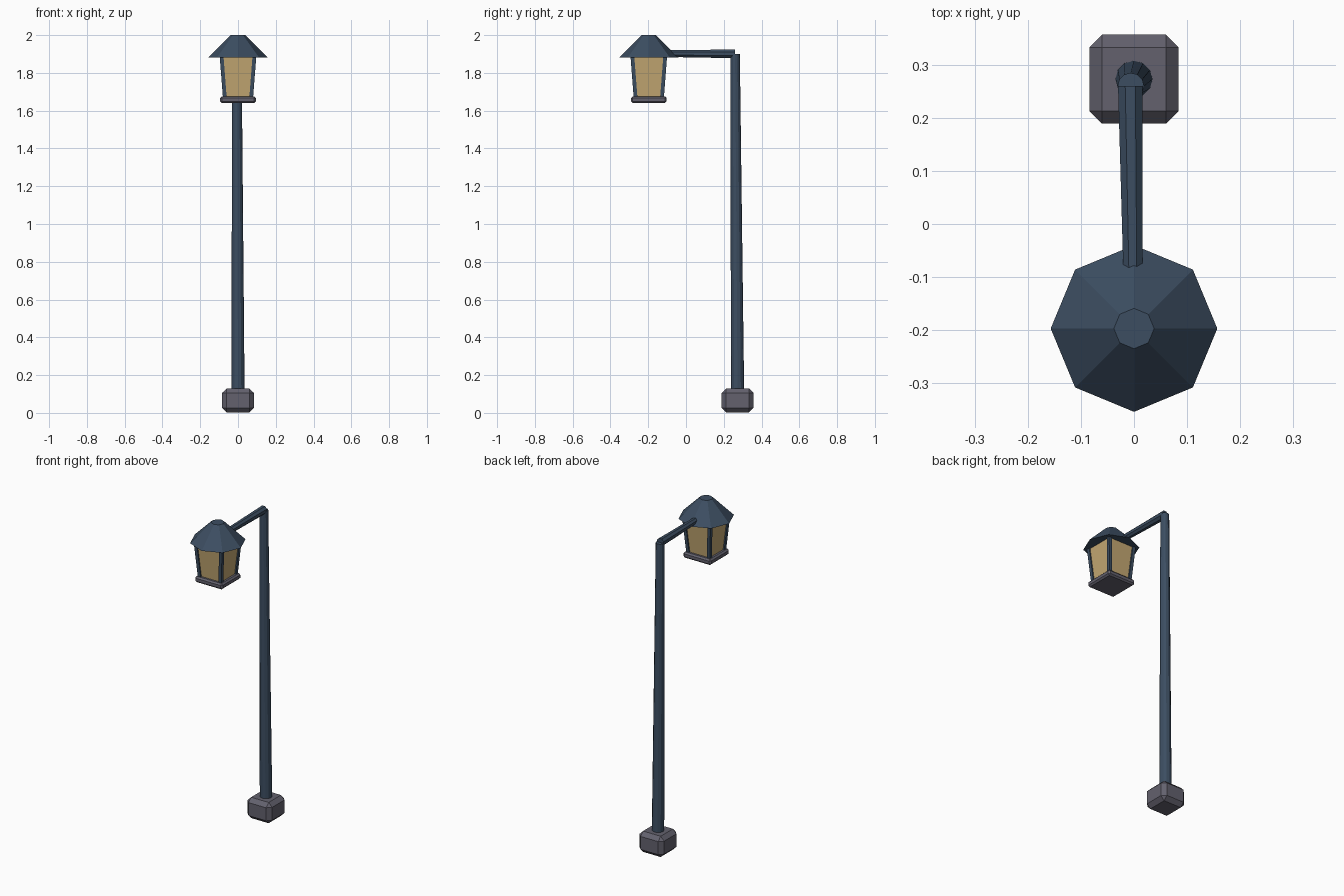
import bpy, bmesh, math
from mathutils import Vector, Matrix

if "Cube" in bpy.data.objects:
    bpy.data.objects.remove(bpy.data.objects["Cube"])


def material(name, rgb):
    m = bpy.data.materials.new(name)
    m.diffuse_color = (*rgb, 1)
    m.use_nodes = True
    m.node_tree.nodes["Principled BSDF"].inputs["Base Color"].default_value = m.diffuse_color
    return m


IRON = material("iron", (0.045, 0.075, 0.12))
STONE = material("stone", (0.125, 0.12, 0.155))
GLASS = material("amber_glass", (0.55, 0.39, 0.17))
LAMP_Y = -0.197


def finish(name, bm, mat):
    bmesh.ops.recalc_face_normals(bm, faces=bm.faces)
    me = bpy.data.meshes.new(name)
    bm.to_mesh(me)
    bm.free()
    me.materials.append(mat)
    ob = bpy.data.objects.new(name, me)
    bpy.context.collection.objects.link(ob)
    return ob


def block(name, center, size, bevel, mat):
    bm = bmesh.new()
    bmesh.ops.create_cube(bm, size=1)
    bmesh.ops.scale(bm, vec=size, verts=bm.verts)
    bmesh.ops.translate(bm, vec=center, verts=bm.verts)
    bmesh.ops.bevel(bm, geom=bm.edges[:], offset=bevel, segments=1,
                    profile=0.5, affect='EDGES')
    return finish(name, bm, mat)


def loft(name, lower, upper, mat):
    # solid between two matching rings of points
    bm = bmesh.new()
    a = [bm.verts.new(p) for p in lower]
    b = [bm.verts.new(p) for p in upper]
    n = len(a)
    bm.faces.new(a[::-1])
    bm.faces.new(b)
    for i in range(n):
        j = (i + 1) % n
        bm.faces.new((a[i], a[j], b[j], b[i]))
    return finish(name, bm, mat)


def ring(center, r, n, axis='Z', phase=0.0):
    pts = []
    for i in range(n):
        t = math.tau * i / n + phase
        u, v = r * math.cos(t), r * math.sin(t)
        pts.append(Vector(center) + Vector((u, v, 0) if axis == 'Z' else (u, 0, v)))
    return pts


def square(cx, cy, h, z):
    return [(cx + sx * h, cy + sy * h, z)
            for sx, sy in ((-1, -1), (1, -1), (1, 1), (-1, 1))]


# Stone foot
block("base_block", (0, 0.273, 0.066), (0.168, 0.168, 0.128), 0.024, STONE)

# Slightly leaning, tapered pole and its arm
loft("pole", ring((0, 0.273, 0.1), 0.035, 12),
     ring((-0.006, 0.26, 1.9), 0.025, 12), IRON)
loft("arm", ring((-0.007, 0.26, 1.901), 0.025, 8, 'Y', math.pi / 8),
     ring((-0.002, -0.11, 1.902), 0.019, 8, 'Y', math.pi / 8), IRON)

# Octagonal lantern roof
loft("lantern_roof", ring((0, LAMP_Y, 1.882), 0.157, 8),
     ring((0, LAMP_Y, 2.0), 0.038, 8), IRON)

# Tapered glass body
loft("lantern_glass", square(0, LAMP_Y, 0.072, 1.67),
     square(0, LAMP_Y, 0.09, 1.89), GLASS)

# Corner posts following the taper
for k, (sx, sy) in enumerate(((-1, -1), (1, -1), (1, 1), (-1, 1))):
    loft(f"lantern_post_{k + 1}",
         square(sx * 0.07, LAMP_Y + sy * 0.07, 0.010, 1.67),
         square(sx * 0.087, LAMP_Y + sy * 0.087, 0.010, 1.89), IRON)

# Square plate under the lantern
block("lantern_plate", (0, LAMP_Y, 1.658), (0.188, 0.188, 0.036), 0.009, STONE)
